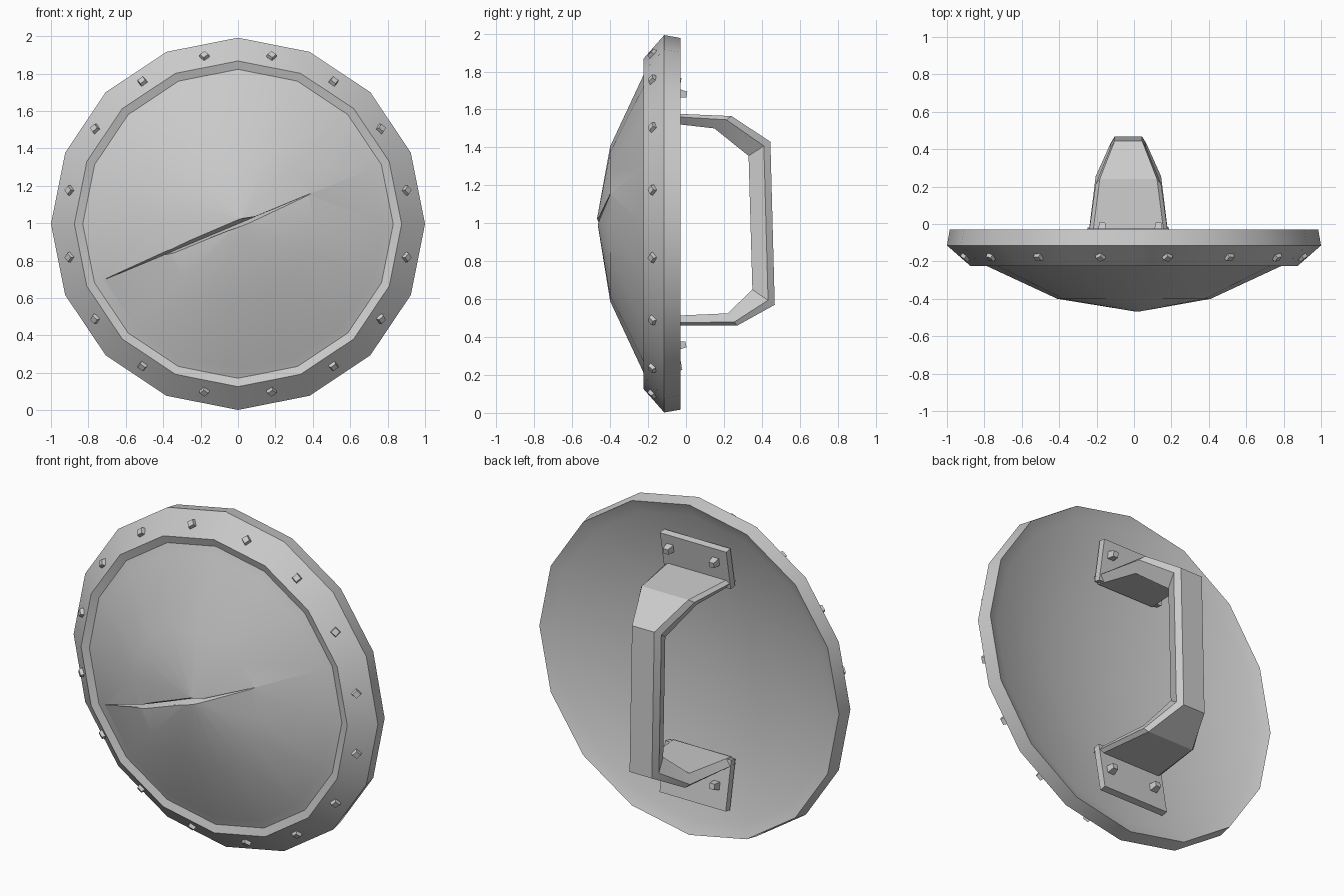
import bpy, bmesh, math
from mathutils import Vector, Matrix

if "Cube" in bpy.data.objects:
    bpy.data.objects.remove(bpy.data.objects["Cube"])

grey = bpy.data.materials.new("plain grey")
grey.use_nodes = True
grey.diffuse_color = (0.6, 0.6, 0.6, 1)
grey.node_tree.nodes["Principled BSDF"].inputs["Base Color"].default_value = (0.6, 0.6, 0.6, 1)

SIDES = 16
GRIP_X = -0.03
MID_Z = 0.997
HEIGHT = 0.995  # the disc is very slightly lower than wide


def smooth(obj, angle):
    bpy.ops.object.select_all(action='DESELECT')
    obj.select_set(True)
    bpy.context.view_layer.objects.active = obj
    bpy.ops.object.shade_smooth_by_angle(angle=math.radians(angle))


def finish(bm, name, angle=25):
    bmesh.ops.recalc_face_normals(bm, faces=bm.faces)
    mesh = bpy.data.meshes.new(name)
    bm.to_mesh(mesh)
    bm.free()
    obj = bpy.data.objects.new(name, mesh)
    bpy.context.collection.objects.link(obj)
    mesh.materials.append(grey)
    smooth(obj, angle)
    return obj


def loft(bm, loops):
    """Join equal loops of points with quads."""
    rings = [[bm.verts.new(p) for p in loop] for loop in loops]
    n = len(rings[0])
    for a, b in zip(rings, rings[1:]):
        for i in range(n):
            j = (i + 1) % n
            bm.faces.new((a[i], a[j], b[j], b[i]))
    return rings


def frustum(bm, size, height, matrix):
    """Small square stud, tapered towards its top."""
    bmesh.ops.create_cone(bm, cap_ends=True, segments=4, radius1=size * 0.71,
                          radius2=size * 0.5, depth=height, matrix=matrix)


# Shield body: lathed profile (radius, y) from the dome round to the hollow back
profile = [(0.41, -0.40), (0.78, -0.228), (0.83, -0.21), (0.875, -0.224), (1.0, -0.115),
           (0.985, -0.03), (0.91, -0.065), (0.5, -0.135)]
bm = bmesh.new()
turn = [math.tau * i / SIDES for i in range(SIDES)]
rings = loft(bm, [[(r * math.sin(a), y, MID_Z + HEIGHT * r * math.cos(a)) for a in turn]
                  for r, y in profile])
for ring, tip in ((rings[0], (0.02, -0.47, 1.02)), (rings[-1], (0, -0.2, MID_Z))):
    centre = bm.verts.new(tip)
    for i in range(SIDES):
        bm.faces.new((centre, ring[i], ring[(i + 1) % SIDES]))
shield = finish(bm, "shield_body")

# Gash across the dome: a long V-shaped cutter
start, end = Vector((-0.71, 0, 0.70)), Vector((0.39, 0, 1.16))
side = (end - start).normalized().cross(Vector((0, 1, 0)))
stations = [(0, 0.002, -0.225), (0.33, 0.07, -0.365), (0.66, 0.075, -0.42), (1, 0.002, -0.39)]
bm = bmesh.new()
loops = []
for t, half, depth in stations:
    p = start.lerp(end, t)
    front = p + Vector((0, -0.6, 0))
    loops.append([front + side * half, front - side * half, p + Vector((0, depth, 0))])
rings = loft(bm, loops)
for ring in (rings[0], rings[-1]):
    bm.faces.new(ring)
cutter = finish(bm, "gash_cutter")
cutter.hide_render = True
cut = shield.modifiers.new("gash", 'BOOLEAN')
cut.operation = 'DIFFERENCE'
cut.solver = 'EXACT'
cut.object = cutter
bpy.context.view_layer.objects.active = shield
bpy.ops.object.modifier_apply(modifier=cut.name)
bpy.data.objects.remove(cutter)
smooth(shield, 38)

# Studs around the front bevel of the rim
bm = bmesh.new()
for i in range(SIDES):
    a = math.tau * (i + 0.5) / SIDES
    out = Vector((math.sin(a), 0, math.cos(a)))
    normal = (out * 0.11 + Vector((0, -0.125, 0))).normalized()
    spot = Vector((out.x * 0.915, -0.172, MID_Z + HEIGHT * 0.915 * out.z)) + normal * 0.004
    frustum(bm, 0.046, 0.034, Matrix.Translation(spot)
            @ normal.to_track_quat('Z', 'Y').to_matrix().to_4x4())
finish(bm, "rim_studs")

# Handle: six-sided strap following (outer y, z), (inner y, z), half width
path = [((-0.11, 1.58), (-0.11, 1.53), 0.22), ((0.24, 1.565), (0.15, 1.50), 0.175),
        ((0.445, 1.43), (0.33, 1.355), 0.095), ((0.468, 0.57), (0.35, 0.65), 0.095),
        ((0.27, 0.46), (0.22, 0.525), 0.175), ((-0.11, 0.46), (-0.11, 0.51), 0.22)]
bm = bmesh.new()
loops = []
x = Vector((1, 0, 0))
for outer, inner, w in path:
    o, n = Vector((GRIP_X, *outer)), Vector((GRIP_X, *inner))
    m = o.lerp(n, 0.3)
    loops.append([o - x * (w - 0.022), o + x * (w - 0.022), m + x * w,
                  n + x * (w - 0.03), n - x * (w - 0.03), m - x * w])
rings = loft(bm, loops)
for ring in (rings[0], rings[-1]):
    bm.faces.new(ring)
finish(bm, "handle")

# Mounting plates leaning with the hollow back, each with two rivets
for name, z, length, lean, rivet_z in (("upper", 1.65, 0.24, 1, 0.04),
                                       ("lower", 0.365, 0.29, -1, -0.015)):
    frame = Matrix.Translation((GRIP_X, -0.065, z)) @ Matrix.Rotation(-lean * 0.18, 4, 'X')
    bm = bmesh.new()
    bmesh.ops.create_cube(bm, size=1, matrix=frame @ Matrix.Diagonal((0.435, 0.04, length, 1)))
    finish(bm, name + "_mounting_plate")
    bm = bmesh.new()
    for side_x in (-0.14, 0.16):
        frustum(bm, 0.045, 0.05, frame @ Matrix.Translation((side_x, 0.038, rivet_z))
                @ Matrix.Rotation(-math.pi / 2, 4, 'X') @ Matrix.Rotation(math.pi / 4, 4, 'Z'))
    finish(bm, name + "_plate_rivets")
